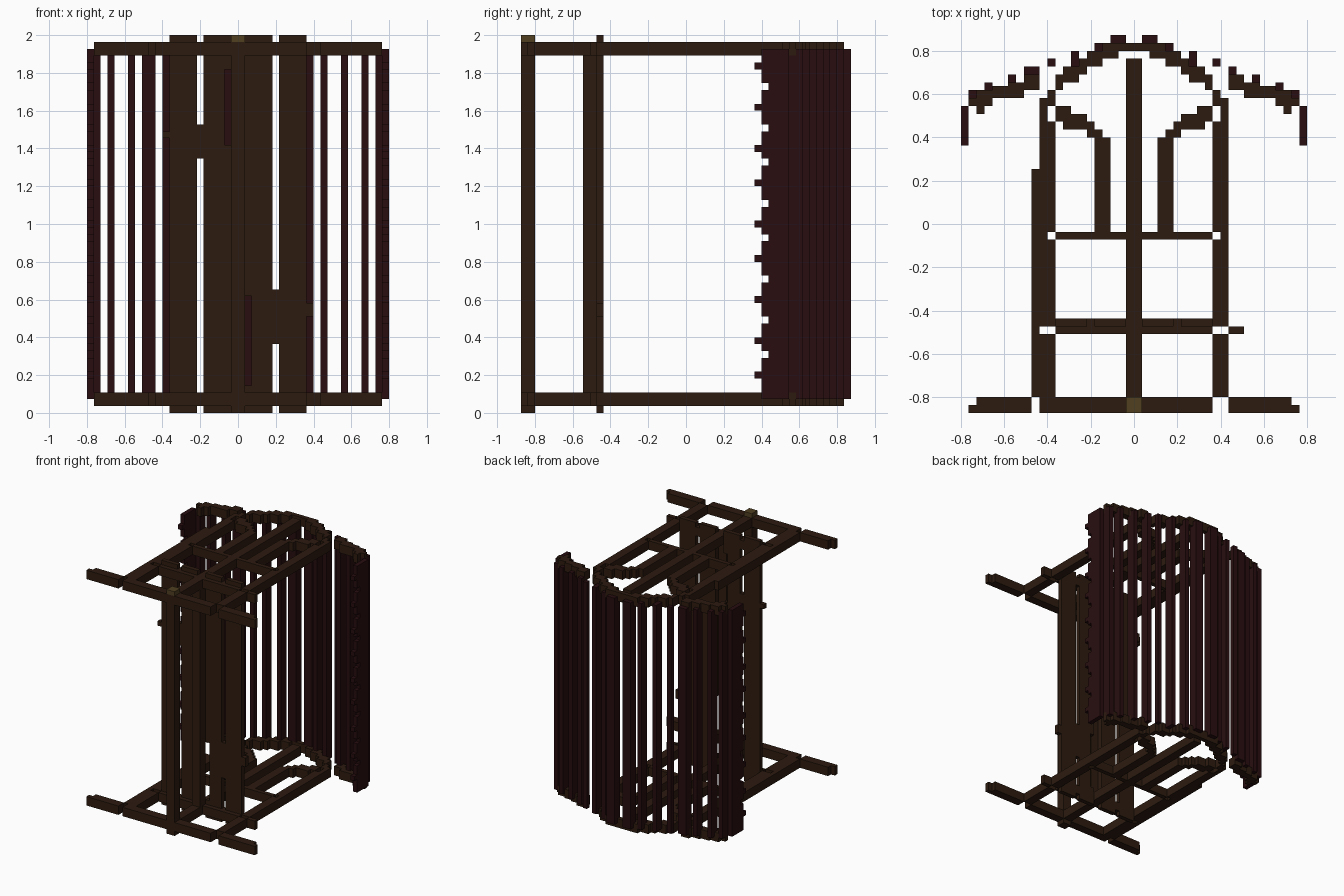
import bpy, bmesh
from mathutils import Vector

if "Cube" in bpy.data.objects:
    bpy.data.objects.remove(bpy.data.objects["Cube"])

U = 2 / 55  # size of one block


def material(name, rgb):
    m = bpy.data.materials.new(name)
    m.diffuse_color = (*rgb, 1)
    m.use_nodes = True
    m.node_tree.nodes["Principled BSDF"].inputs["Base Color"].default_value = m.diffuse_color
    return m


BROWN = material("brown_wood", (0.026, 0.011, 0.005))
RED = material("dark_red_wood", (0.021, 0.004, 0.005))
GOLD = material("light_end_grain", (0.08, 0.05, 0.015))


def build(name, boxes, mat):
    """One object from boxes (x0, x1, y0, y1, z0, z1) in block units."""
    bm = bmesh.new()
    for x0, x1, y0, y1, z0, z1 in boxes:
        lo, hi = Vector((x0, y0, z0)) * U, Vector((x1, y1, z1)) * U
        vs = bmesh.ops.create_cube(bm, size=1)["verts"]
        for v in vs:
            v.co = (lo + hi) / 2 + v.co * (hi - lo)
    me = bpy.data.meshes.new(name)
    bm.to_mesh(me)
    bm.free()
    me.materials.append(mat)
    ob = bpy.data.objects.new(name, me)
    bpy.context.collection.objects.link(ob)
    return ob


def mirror(rects):
    return rects + [(-r[1], -r[0], *r[2:]) for r in rects]


# Frame outlines: rectangles (x0, x1, y0, y1)
posts = mirror([(10, 12, -22, -14), (10, 12, -13, -2), (11, 12, -2, -1),
                (10, 12, -1, 13), (11, 12, 13, 15), (10, 12, 15, 16), (10, 11, 16, 17)])
posts += [(-13, -12, -22, 7), (12, 14, -14, -13)]
feet = [(-20, -13, -24, -22), (-21, -20, -24, -23), (-12, -1, -24, -22),
        (1, 10, -24, -22), (12, 20, -24, -22), (20, 21, -24, -23)]
rails = mirror([(1, 10, -14, -12), (1, 10, -2, -1)]) + [(-1, 1, -22, 21)]
arms = mirror([(3, 5, -1, 10), (3, 4, 10, 11), (4, 5, 10, 12), (5, 6, 11, 13),
               (6, 8, 12, 14), (8, 9, 12, 15), (9, 10, 13, 15)])
roof_arch = mirror([(0, 2, 22, 23), (2, 4, 21, 23), (4, 5, 20, 22), (5, 6, 20, 22),
                    (6, 7, 19, 21), (7, 9, 18, 20), (9, 10, 17, 19)])
eaves = mirror([(12, 14, 17, 19), (14, 16, 16, 18), (16, 18, 16, 17.5),
                (18, 19, 15, 17), (19, 20, 14, 17), (20, 21, 15, 16)])

for side, z in (("lower", 1), ("upper", 52)):
    for name, rects in (("post", posts), ("foot", feet), ("rail", rails), ("arm", arms),
                        ("roof_arch", roof_arch), ("eave", eaves)):
        build(f"{side}_frame_{name}", [(*r, z, z + 2) for r in rects], BROWN)

# Deck planks, with chipped edges and small filler blocks
P = (-13, -12)
build("deck_planks", [
    (-10, -6, *P, 0, 55), (-5, -2, *P, 0, 55), (-2, -1, *P, 0, 39), (-2, -1, *P, 50, 55),
    (2, 5, *P, 0, 55), (1, 2, *P, 0, 4), (1, 2, *P, 17, 55), (6, 10, *P, 0, 55),
    (-6, -5, *P, 37, 42), (5, 6, *P, 10, 18),
    (-11, -10, *P, 40, 41), (10, 11, *P, 14, 16)], BROWN)

# Long beams
build("deck_beam", [(-1, 1, -15, -13, 3, 52)], BROWN)
build("base_beam", [(-1, 1, -24, -22, 0, 54)], BROWN)
build("base_beam_end", [(-1, 1, -24, -22, 54, 55)], GOLD)

# Roof slats: (x, width, top, depth)
slats = [(1, 2, 24, 2), (4, 1, 23, 2), (7, 1, 22, 2), (10, 1, 21, 1), (12, 1, 20, 2),
         (15, 1, 19, 2), (18, 1, 18, 2), (20, 1, 17, 2)]
roof = mirror([(x, x + w, t - d, t) for x, w, t, d in slats])
roof.append((-14, -13, 18, 20))
build("roof_slats", [(*r, 2, 53) for r in roof], RED)

# Scalloped edge boards of the roof
teeth = [5, 10, 16, 22, 27, 33, 38, 44, 50]
gaps = [8, 13, 19, 25, 30, 36, 41, 47]
starts, ends = [2] + [g + 1 for g in gaps], gaps + [53]
edge = []
for a, t, b in zip(starts, teeth, ends):
    edge += [(21, 22, 11, 12, a, b), (21, 22, 10, 11, t, t + 1)]
build("roof_edge_boards", mirror(edge + [(21, 22, 12, 15, 2, 53)]), RED)
